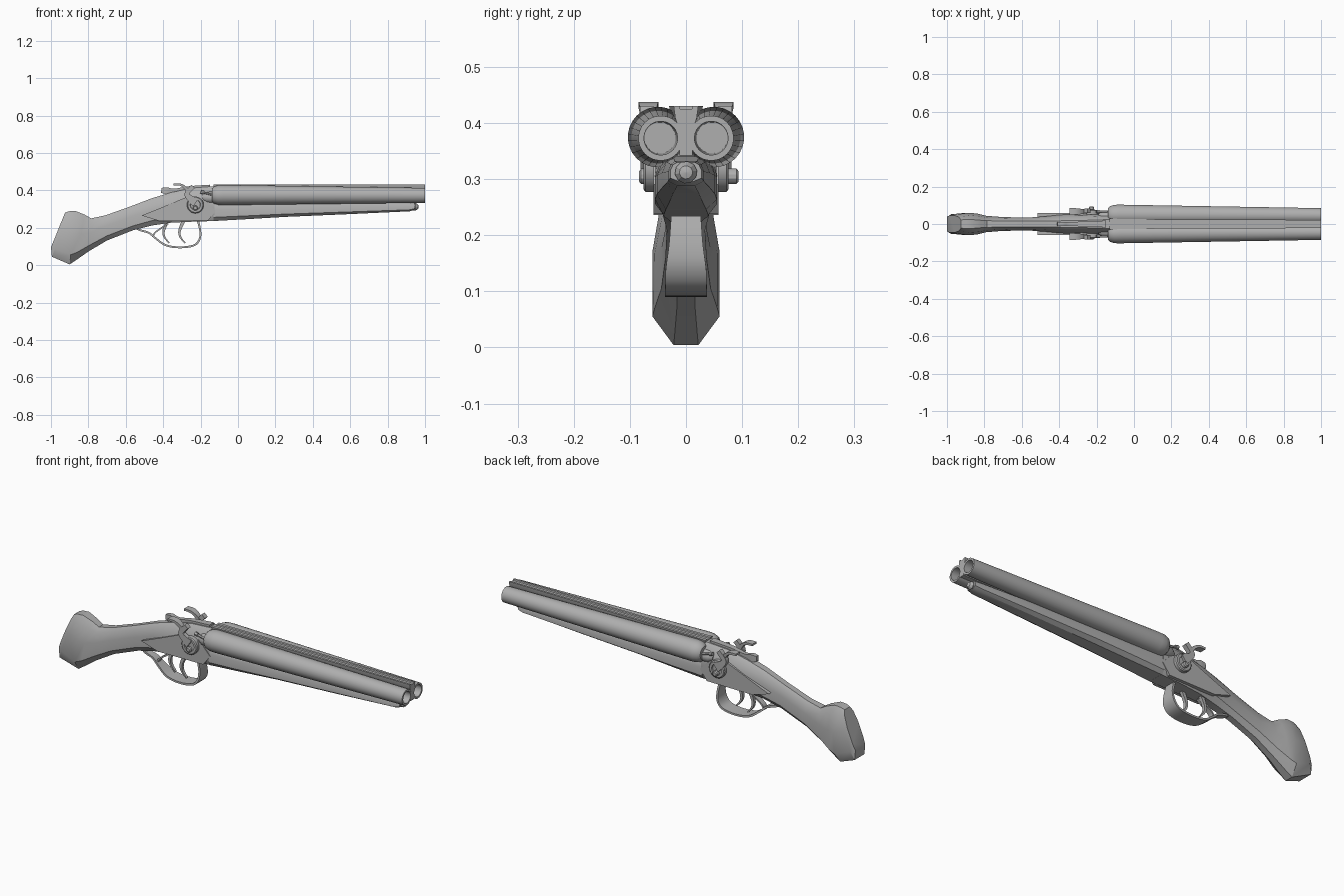
import bpy, bmesh, math
from mathutils import Vector

if "Cube" in bpy.data.objects:
    bpy.data.objects.remove(bpy.data.objects["Cube"])

steel = bpy.data.materials.new("plain_grey")
steel.diffuse_color = (0.43, 0.43, 0.43, 1)
steel.use_nodes = True
steel.node_tree.nodes["Principled BSDF"].inputs["Base Color"].default_value = steel.diffuse_color


def finish(name, bm, angle=30):
    bmesh.ops.remove_doubles(bm, verts=bm.verts, dist=1e-5)
    bmesh.ops.recalc_face_normals(bm, faces=bm.faces)
    me = bpy.data.meshes.new(name)
    bm.to_mesh(me)
    bm.free()
    me.materials.append(steel)
    ob = bpy.data.objects.new(name, me)
    bpy.context.collection.objects.link(ob)
    bpy.ops.object.select_all(action='DESELECT')
    ob.select_set(True)
    bpy.context.view_layer.objects.active = ob
    bpy.ops.object.shade_smooth_by_angle(angle=math.radians(angle))
    return ob


def skin(name, rings, closed=False, angle=30):
    """Join matching rings of points, capping the ends."""
    bm = bmesh.new()
    rows = [[bm.verts.new(p) for p in r] for r in rings]
    n = len(rows[0])
    pairs = list(zip(rows, rows[1:])) + ([(rows[-1], rows[0])] if closed else [])
    for a, b in pairs:
        for i in range(n):
            j = (i + 1) % n
            bm.faces.new((a[i], a[j], b[j], b[i]))
    if not closed:
        bm.faces.new(rows[0])
        bm.faces.new(rows[-1])
    return finish(name, bm, angle)


def body(name, stations, angle=30):
    """Ten-sided sections: top x, z, bottom x, z, half widths top, middle, bottom."""
    rings = []
    for xt, zt, xb, zb, wt, w, wb in stations:
        half = [(wt, 0), (wt + (w - wt) * .6, .13), (w, .42), (w, .82), (wb, 1)]
        pts = half + [(-y, f) for y, f in reversed(half)]
        rings.append([(xt + (xb - xt) * f, y, zt + (zb - zt) * f) for y, f in pts])
    return skin(name, rings, angle=angle)


def lathe(name, profile, start, axis, sides=24):
    """Spin (distance, radius) pairs about an axis."""
    axis = Vector(axis).normalized()
    u = axis.orthogonal().normalized()
    v = axis.cross(u)
    rings = []
    for d, r in profile:
        c = Vector(start) + axis * d
        rings.append([c + (u * math.cos(t) + v * math.sin(t)) * max(r, .0004)
                      for t in (2 * math.pi * i / sides for i in range(sides))])
    return skin(name, rings)


def ribbon(name, path, y=0.0):
    """Strap along (x, z, thickness, half width) points."""
    rings = []
    for i, (x, z, t, w) in enumerate(path):
        a, b = path[max(i - 1, 0)], path[min(i + 1, len(path) - 1)]
        d = Vector((b[0] - a[0], b[1] - a[1])).normalized() * (t / 2)
        rings.append([(x - d.y, y - w, z + d.x), (x - d.y, y + w, z + d.x),
                      (x + d.y, y + w, z - d.x), (x + d.y, y - w, z - d.x)])
    return skin(name, rings, angle=45)


def smooth(pts, steps=4):
    """Catmull-Rom refinement of a short path."""
    out = []
    for i in range(len(pts) - 1):
        p = [Vector(pts[min(max(i + k, 0), len(pts) - 1)]) for k in (-1, 0, 1, 2)]
        for s in range(steps):
            t = s / steps
            out.append(tuple(.5 * (2 * p[1] + (p[2] - p[0]) * t
                       + (2 * p[0] - 5 * p[1] + 4 * p[2] - p[3]) * t * t
                       + (3 * p[1] - p[0] - 3 * p[2] + p[3]) * t ** 3)))
    return out + [tuple(pts[-1])]


def plate(name, outline, y0, y1):
    return skin(name, [[(x, y, z) for x, z in outline] for y in (y0, y1)])


# Grip stock running into the receiver
body("stock_and_receiver", [
    (-.925, .280, -1.00, .095, .022, .045, .040),
    (-.905, .288, -.995, .045, .024, .052, .040),
    (-.870, .290, -.900, .004, .024, .060, .022),
    (-.820, .270, -.868, .025, .020, .056, .020),
    (-.785, .250, -.800, .073, .018, .044, .016),
    (-.710, .266, -.700, .132, .016, .037, .015),
    (-.580, .312, -.560, .187, .015, .034, .016),
    (-.460, .358, -.460, .212, .016, .042, .020),
    (-.360, .388, -.360, .227, .018, .053, .030),
    (-.250, .412, -.250, .232, .020, .055, .038),
    (-.125, .422, -.125, .236, .024, .055, .040)])

# Fore end under the barrels
body("fore_end", [
    (-.13, .345, -.13, .236, .045, .055, .040),
    (.05, .345, .05, .246, .030, .055, .036),
    (.25, .342, .25, .258, .026, .052, .030),
    (.60, .340, .60, .273, .024, .042, .024),
    (.90, .332, .92, .288, .020, .032, .016),
    (.945, .330, .945, .296, .016, .028, .014)])
lathe("fore_end_tip", [(0, .018), (.02, .02), (.033, .012), (.036, 0)],
      (.93, 0, .312), (1, 0, 0), 10)

# Lock plates on both sides of the receiver
plate("lock_plates", [(-.515, .265), (-.42, .236), (-.16, .238), (-.12, .29),
                      (-.17, .345), (-.28, .362), (-.40, .312)], -.0575, .0575)

# Rib joining the barrels, with a sighting channel on top
rings = []
for x, w in ((-.13, .030), (-.05, .026), (1, .022)):
    half = [(.010, .424), (.012, .430), (w, .430), (w - .003, .408),
            (.012, .390), (.012, .342)]
    rings.append([(x, y, z) for y, z in half + [(-y, z) for y, z in reversed(half)]])
skin("barrel_rib", rings)

# Triggers hang one behind the other
for name, x, y in (("front_trigger", -.30, -.014), ("rear_trigger", -.385, .014)):
    ribbon(name, smooth([(x + .01, .24, .02, .008), (x - .012, .185, .014, .008),
                         (x - .008, .15, .010, .008), (x + .018, .118, .006, .006)]), y)

# Trigger guard strap
ribbon("trigger_guard", smooth([
    (-.215, .240, .012, .026), (-.202, .185, .010, .030), (-.205, .140, .010, .036),
    (-.235, .106, .010, .037), (-.310, .095, .010, .037), (-.385, .106, .010, .034),
    (-.440, .143, .010, .026), (-.475, .172, .010, .020), (-.520, .186, .010, .016),
    (-.545, .196, .008, .008)]))
ribbon("guard_rear_scroll", smooth([(-.455, .150, .008, .014), (-.445, .172, .008, .014),
                                    (-.415, .195, .008, .014), (-.375, .222, .008, .014)]))

# Opening lever on the tang
ribbon("top_lever", smooth([(-.41, .400, .026, .009), (-.38, .398, .036, .012),
                            (-.34, .398, .022, .010), (-.26, .414, .016, .014),
                            (-.15, .422, .016, .018)]))

for s, side in ((-1, "near"), (1, "far")):
    # Tapered, slightly converging barrel with an open bore
    lathe(side + "_barrel", [(0, 0), (0, .034), (.012, .046), (.035, .053), (.06, .054),
                             (1.14, .040), (1.14, .030), (.85, .028), (.85, 0)],
          (-.14, s * .05, .375), (1.14, -s * .005, -.002), 28)
    # Striker and rounded fence behind the breech
    lathe(side + "_fence", [(0, 0), (0, .016), (.02, .030), (.06, .034), (.06, 0)],
          (-.19, s * .038, .362), (1, 0, 0), 16)
    lathe(side + "_striker", [(0, 0), (0, .010), (.016, .010), (.016, .006), (.06, .006),
                              (.06, 0)], (-.20, s * .066, .392), (1, 0, -.25), 12)
    # Hammer pivot with raised rim and screw
    lathe(side + "_hammer_pivot", [(0, 0), (0, .045), (.020, .045), (.024, .040),
                                   (.024, .028), (.018, .026), (.018, 0)],
          (-.228, s * .052, .322), (0, s, 0), 24)
    lathe(side + "_pivot_screw", [(0, 0), (0, .014), (.018, .014), (.022, .009), (.022, 0)],
          (-.228, s * (.072 if s > 0 else .062), .305), (0, s, 0), 12)
    # Hammer arm, nose and curled thumb spur
    ribbon(side + "_hammer_arm", smooth([
        (-.225, .335, .050, .011), (-.262, .362, .032, .011),
        (-.272, .385, .026, .011), (-.240, .422, .024, .012)]), s * .070)
    ribbon(side + "_hammer_spur", smooth([
        (-.262, .385, .022, .010), (-.280, .412, .016, .013),
        (-.308, .430, .012, .017), (-.345, .432, .010, .018)]), s * .067)
